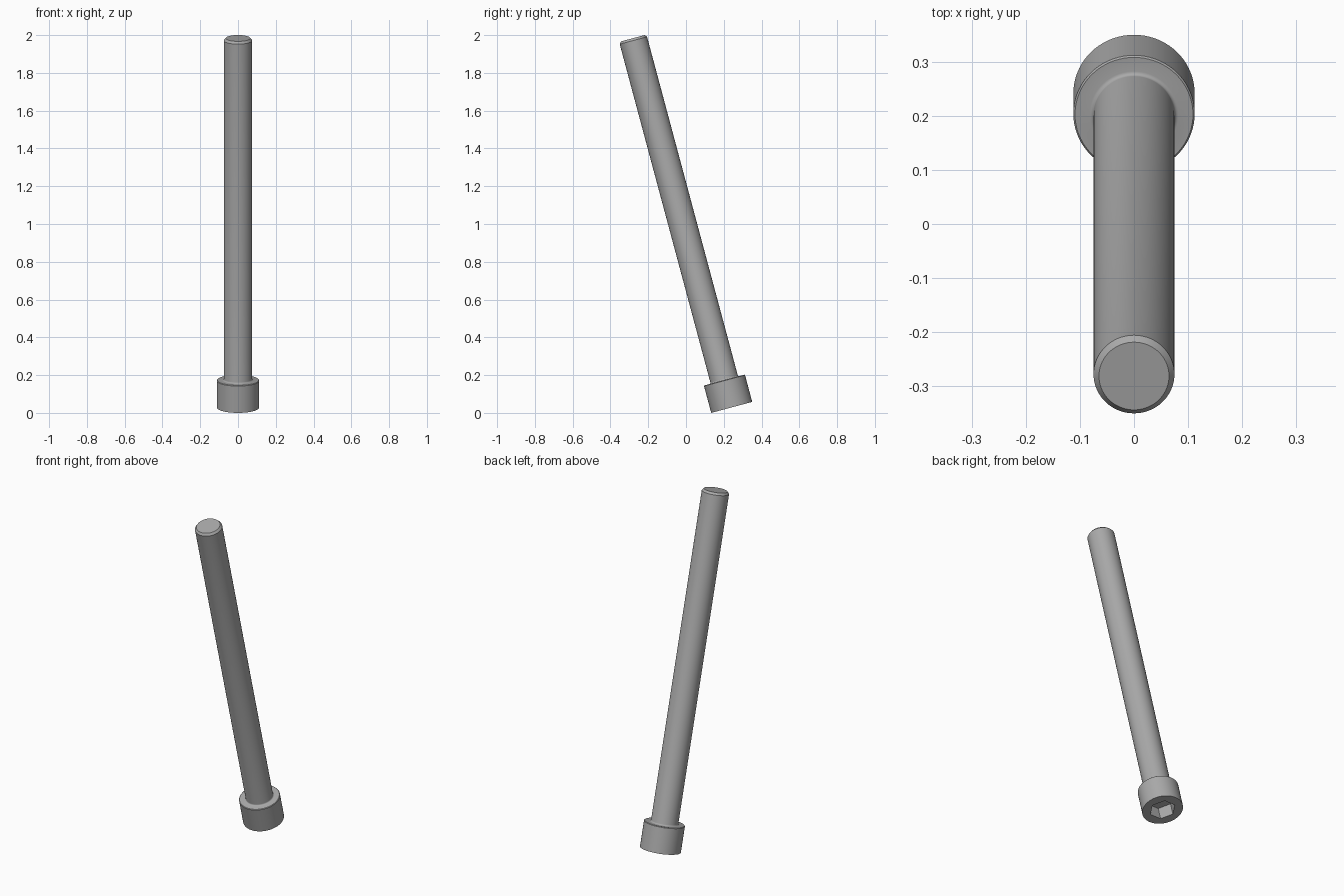
import bpy, bmesh
from math import cos, sin, pi, radians

cube = bpy.data.objects.get("Cube")
if cube:
    bpy.data.objects.remove(cube)

# Main sizes
UNIT = 0.01249            # one millimetre of the bolt
SHAFT_R = 6 * UNIT
HEAD_R = 9 * UNIT
HEAD_H = 12 * UNIT
LENGTH = 162 * UNIT
FILLET = 0.6 * UNIT
TILT = radians(15)
BASE = (0, 0.242, HEAD_R * sin(TILT))

steel = bpy.data.materials.new("steel grey")
steel.use_nodes = True
GREY = (0.4, 0.4, 0.4, 1)
steel.diffuse_color = GREY
steel.node_tree.nodes["Principled BSDF"].inputs["Base Color"].default_value = GREY


def lathe(name, profile, sides, turn=0.0):
    """Closed solid of revolution about z, with flat caps at both ends."""
    bm = bmesh.new()
    rings = [[bm.verts.new((r * cos(turn + 2 * pi * i / sides),
                            r * sin(turn + 2 * pi * i / sides), z))
              for i in range(sides)] for r, z in profile]
    for a, b in zip(rings, rings[1:]):
        for i in range(sides):
            j = (i + 1) % sides
            bm.faces.new((a[i], a[j], b[j], b[i]))
    bm.faces.new(rings[0][::-1])
    bm.faces.new(rings[-1])
    mesh = bpy.data.meshes.new(name)
    bm.to_mesh(mesh)
    bm.free()
    mesh.materials.append(steel)
    obj = bpy.data.objects.new(name, mesh)
    bpy.context.collection.objects.link(obj)
    return obj


# Head, fillet under the head, shaft and chamfered tip in one profile
fillet = [(SHAFT_R + FILLET * (1 - sin(a)), HEAD_H + FILLET * (1 - cos(a)))
          for a in (pi / 8 * k for k in range(5))]
edge = 0.25 * UNIT
profile = ([(HEAD_R, 0), (HEAD_R, HEAD_H - edge), (HEAD_R - edge, HEAD_H)] + fillet +
           [(SHAFT_R, LENGTH - UNIT), (SHAFT_R - 0.8 * UNIT, LENGTH)])
bolt = lathe("bolt", profile, 72)

# Hexagonal socket cut into the head
hex_r = 5 * UNIT / cos(pi / 6)
cutter = lathe("socket_cutter", [(hex_r, -0.05), (hex_r, 6 * UNIT)], 6)
cut = bolt.modifiers.new("socket", 'BOOLEAN')
cut.operation = 'DIFFERENCE'
cut.solver = 'EXACT'
cut.object = cutter
bpy.context.view_layer.objects.active = bolt
bolt.select_set(True)
bpy.ops.object.modifier_apply(modifier=cut.name)
bpy.data.objects.remove(cutter)

# Smooth round walls, sharp rims; then lean the bolt forward
bpy.ops.object.shade_smooth_by_angle(angle=radians(30))
bolt.rotation_euler = (TILT, 0, 0)
bolt.location = BASE
